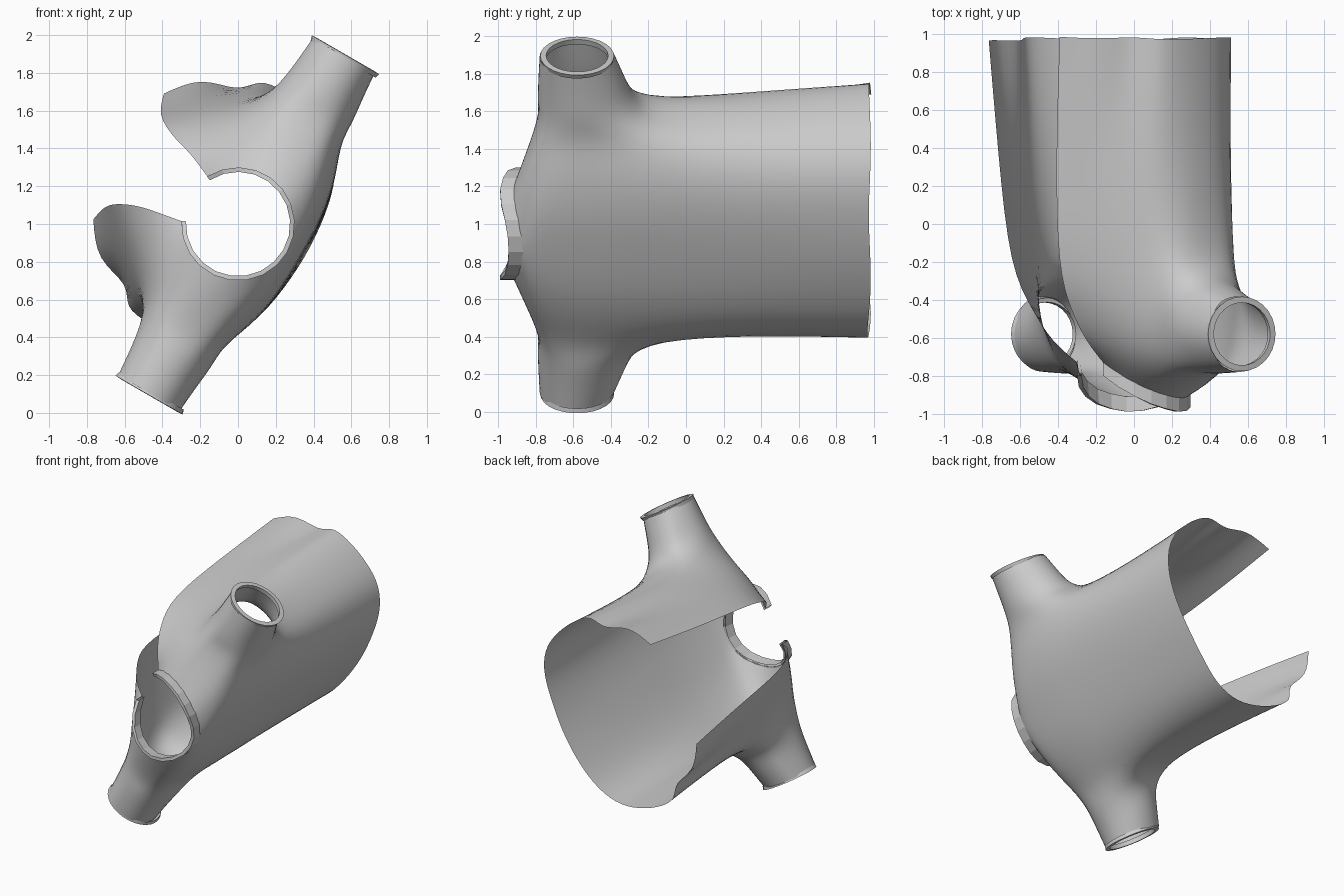
import bpy, bmesh, math, random
from mathutils import Vector

if "Cube" in bpy.data.objects:
    bpy.data.objects.remove(bpy.data.objects["Cube"])

random.seed(4)
# Local garment frame: u = across the shoulders, v = towards the open front, y = length
def place(u, v, y):
    u += 0.02
    return Vector((0.5 * u - 0.866 * v, y, 1 + 0.866 * u + 0.5 * v))

def make(name, bm, subdiv=0, angle=40):
    bmesh.ops.recalc_face_normals(bm, faces=bm.faces)
    me = bpy.data.meshes.new(name)
    bm.to_mesh(me)
    bm.free()
    ob = bpy.data.objects.new(name, me)
    bpy.context.collection.objects.link(ob)
    if subdiv:
        m = ob.modifiers.new("smooth", 'SUBSURF')
        m.levels = m.render_levels = subdiv
        m.boundary_smooth = 'PRESERVE_CORNERS'
    bpy.ops.object.select_all(action='DESELECT')
    ob.select_set(True)
    bpy.context.view_layer.objects.active = ob
    if subdiv:
        bpy.ops.object.shade_smooth()
    else:
        bpy.ops.object.shade_smooth_by_angle(angle=math.radians(angle))
    return ob

# Half cross-sections (u, v), from back centre round the side to the front edge
HEM = [(0, -.385), (.25, -.375), (.46, -.33), (.62, -.19), (.69, 0),
       (.71, .15), (.70, .29), (.58, .33), (.56, .55), (.38, .67)]
WAIST = [(0, -.38), (.25, -.37), (.46, -.32), (.61, -.19), (.66, -.02),
         (.67, .12), (.65, .26), (.56, .37), (.43, .53), (.30, .65)]
UNDERARM = [(0, -.37), (.25, -.365), (.47, -.32), (.62, -.24), (.67, -.03),
            (.68, .10), (.62, .23), (.51, .35), (.38, .48), (.25, .61)]
CHEST = [(0, -.36), (.25, -.355), (.47, -.31), (.63, -.26), (.72, -.03),
         (.71, .08), (.62, .22), (.47, .32), (.33, .42), (.20, .50)]
SHOULDER = [(0, -.32), (.22, -.315), (.42, -.28), (.60, -.22), (.64, -.07),
            (.63, .04), (.56, .16), (.41, .25), (.28, .32), (.18, .40)]
NECK = [(.30 * math.cos(math.radians(17 * k - 90)),
         .30 * math.sin(math.radians(17 * k - 90))) for k in range(10)]
TIP = [-.945, -.95, -.965, -.985, -.99, -.975, -.95, -.91, -.86, -.80]
SHOULDER_Y = [-.80, -.80, -.79, -.78, -.78, -.78, -.76, -.72, -.67, -.62]

rows = [(HEM, [.975] * 10), (WAIST, [.35] * 10),
        (UNDERARM, [-.20, -.20, -.19, -.15, -.15, -.15, -.15, -.19, -.22, -.24]),
        (CHEST, [-.50] * 7 + [-.48, -.47, -.46]), (SHOULDER, SHOULDER_Y),
        (NECK, [t + .07 for t in TIP])]

# Body panel grid
bm = bmesh.new()
grid = []
for i, (sec, ys) in enumerate(rows):
    g = {}
    for k in range(-9, 10):
        u, v = sec[abs(k)]
        v *= 1.0 if sec is NECK else 1.02
        y = ys[abs(k)]
        if i == 0:                        # uneven hem
            y += random.uniform(-.015, .015)
            v += random.uniform(-.01, .01)
        u = math.copysign(u, k) * 1.005 - (.02 if sec is NECK else 0)
        g[k] = (bm.verts.new(place(u, v, y)), u, v, y)
    grid.append(g)
for i in range(len(rows) - 1):
    for k in range(-9, 9):
        mid = abs(k + .5)
        if i in (2, 3) and 3 < mid < 6:
            continue                      # armhole
        a, b = grid[i], grid[i + 1]
        bm.faces.new([a[k][0], a[k + 1][0], b[k + 1][0], b[k][0]])

# Sleeves lofted from the armhole edges to round cuffs
for side in (1, -1):
    loop = [(2, k) for k in (3, 4, 5, 6)] + [(3, 6)] + \
           [(4, k) for k in (6, 5, 4, 3)] + [(3, 3)]
    base = [grid[i][k * side] for i, k in loop]
    prev = [b[0] for b in base]
    for u, rv, ry, yc in ((.75, .245, .27, -.53), (.89, .225, .24, -.555),
                          (1.03, .213, .207, -.58)):
        ring = []
        for b in base:
            a = math.atan2((b[3] + .47) / .31, (b[2] + .02) / .24)
            ring.append(bm.verts.new(place(side * u, -.04 + rv * math.cos(a),
                                           yc + ry * math.sin(a))))
        for j in range(10):
            n = (j + 1) % 10
            bm.faces.new([prev[j], prev[n], ring[n], ring[j]])
        prev = ring
make("garment_body", bm, 2)

# Cuff bands
for side, name in ((1, "upper_cuff"), (-1, "lower_cuff")):
    bm = bmesh.new()
    rings = []
    for u, r in ((1.015, .198), (1.04, .205), (1.042, .172), (1.01, .175)):
        rings.append([bm.verts.new(place(side * u, -.045 + r * math.cos(t * math.tau / 28),
                                         -.58 + r * .96 * math.sin(t * math.tau / 28)))
                      for t in range(28)])
    for a, b in zip(rings, rings[1:]):
        for j in range(28):
            n = (j + 1) % 28
            bm.faces.new([a[j], a[n], b[n], b[j]])
    make(name, bm)

# Faceted collar band, open at the front
bm = bmesh.new()
prev = None
for k in range(-9, 10):
    u, v = NECK[abs(k)]
    u = math.copysign(u, k)
    t = TIP[abs(k)]
    cur = [bm.verts.new(place(u * s - .02, v * s, t + dy))
           for s, dy in ((1.0, .08), (1.0, .0), (.92, .0), (.95, .08))]
    if prev:
        for j in range(3):
            bm.faces.new([prev[j], prev[j + 1], cur[j + 1], cur[j]])
    prev = cur
make("collar", bm, angle=10)
